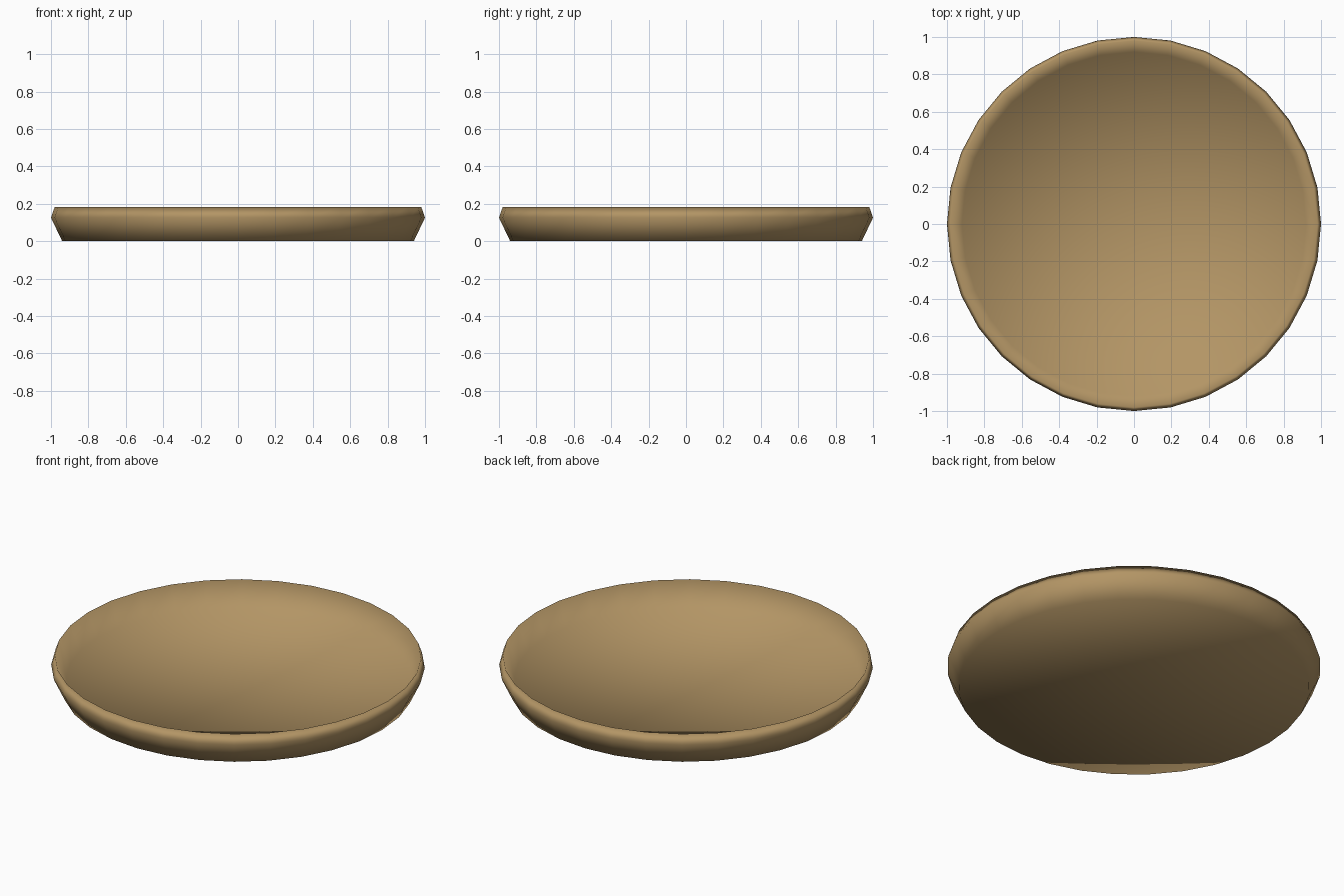
import bpy, bmesh, math

if "Cube" in bpy.data.objects:
    bpy.data.objects.remove(bpy.data.objects["Cube"])

SIDES = 32
# Closed section (radius, height): underside, outer wall, lip, inner wall, floor
PROFILE = [(0, 0), (0.94, 0), (1.0, 0.126), (0.98, 0.183), (0.92, 0.048), (0, 0.048)]

# Shallow round dish, turned from the section
bm = bmesh.new()
rings = []
for r, z in PROFILE:
    if r == 0:
        rings.append([bm.verts.new((0, 0, z))] * SIDES)
    else:
        rings.append([bm.verts.new((r * math.cos(math.tau * i / SIDES),
                                    r * math.sin(math.tau * i / SIDES), z))
                      for i in range(SIDES)])
for a, b in zip(rings, rings[1:]):
    for i in range(SIDES):
        j = (i + 1) % SIDES
        corners = list(dict.fromkeys([a[i], a[j], b[j], b[i]]))
        bm.faces.new(corners).smooth = True
bmesh.ops.recalc_face_normals(bm, faces=bm.faces)

mesh = bpy.data.meshes.new("dish")
bm.to_mesh(mesh)
bm.free()
dish = bpy.data.objects.new("dish", mesh)
bpy.context.collection.objects.link(dish)

# Tan clay colour
clay = bpy.data.materials.new("tan_clay")
clay.diffuse_color = (0.45, 0.30, 0.13, 1)
clay.use_nodes = True
clay.node_tree.nodes["Principled BSDF"].inputs["Base Color"].default_value = clay.diffuse_color
mesh.materials.append(clay)
